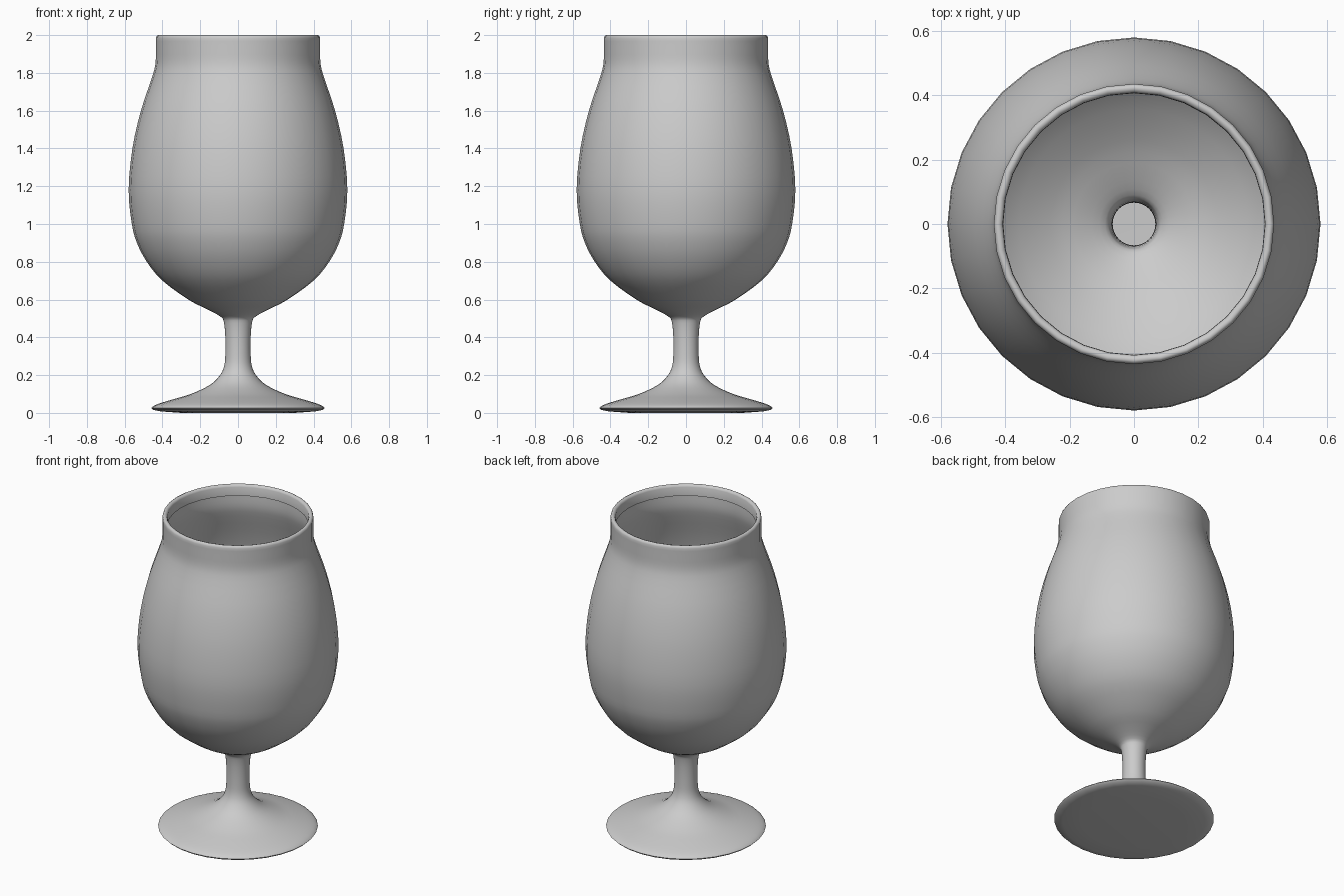
import bpy, bmesh, math
from mathutils import Vector

if "Cube" in bpy.data.objects:
    bpy.data.objects.remove(bpy.data.objects["Cube"])

SIDES = 32
STEPS = 3

# Profile (radius, height): underside, foot, stem, bowl, rolled lip
foot_bottom = [(0, 0.0), (0.30, 0.0), (0.41, 0.008), (0.45, 0.016), (0.46, 0.026)]
outside = [(0.46, 0.026), (0.445, 0.038), (0.41, 0.052), (0.34, 0.073), (0.25, 0.10),
           (0.15, 0.147), (0.095, 0.20), (0.073, 0.25), (0.067, 0.31), (0.067, 0.40),
           (0.074, 0.475), (0.09, 0.508), (0.16, 0.547), (0.26, 0.598), (0.40, 0.70),
           (0.483, 0.80), (0.535, 0.90), (0.562, 1.0), (0.579, 1.18), (0.559, 1.40),
           (0.514, 1.60), (0.454, 1.78), (0.437, 1.85), (0.435, 1.92), (0.435, 1.985)]
lip = [(0.435, 1.985), (0.431, 1.996), (0.423, 2.0), (0.412, 1.996), (0.407, 1.985), (0.406, 1.93)]


def smooth(points):
    """Catmull-Rom interpolation through the profile points."""
    p = [Vector(q) for q in points]
    p = [p[0]] + p + [p[-1]]
    out = []
    for a, b, c, d in zip(p, p[1:], p[2:], p[3:]):
        for i in range(STEPS):
            t = i / STEPS
            out.append(0.5 * (2 * b + (c - a) * t + (2 * a - 5 * b + 4 * c - d) * t * t
                              + (3 * b - a - 3 * c + d) * t ** 3))
    return out


def lathe(name, profile):
    bm = bmesh.new()
    verts = [bm.verts.new((r, 0, z)) for r, z in profile]
    edges = [bm.edges.new(e) for e in zip(verts, verts[1:])]
    bmesh.ops.spin(bm, geom=verts + edges, cent=(0, 0, 0), axis=(0, 0, 1),
                   angle=math.tau, steps=SIDES, use_merge=True)
    bmesh.ops.remove_doubles(bm, verts=bm.verts, dist=1e-5)
    # Orient every face outward, judged on the widest part of the bowl
    bmesh.ops.recalc_face_normals(bm, faces=bm.faces)
    wide = max(bm.faces, key=lambda f: f.calc_center_median().xy.length)
    if wide.normal.xy.dot(wide.calc_center_median().xy) < 0:
        bmesh.ops.reverse_faces(bm, faces=bm.faces)
    mesh = bpy.data.meshes.new(name)
    bm.to_mesh(mesh)
    bm.free()
    obj = bpy.data.objects.new(name, mesh)
    bpy.context.collection.objects.link(obj)
    return obj


# One continuous shell: hollow stem, thin bowl, lip folded inwards
glass = lathe("stemmed_glass", [Vector(p) for p in foot_bottom[:-1]] + smooth(outside)
              + [Vector(p) for p in lip])
bpy.context.view_layer.objects.active = glass
glass.select_set(True)
bpy.ops.object.shade_smooth_by_angle(angle=math.radians(50))
